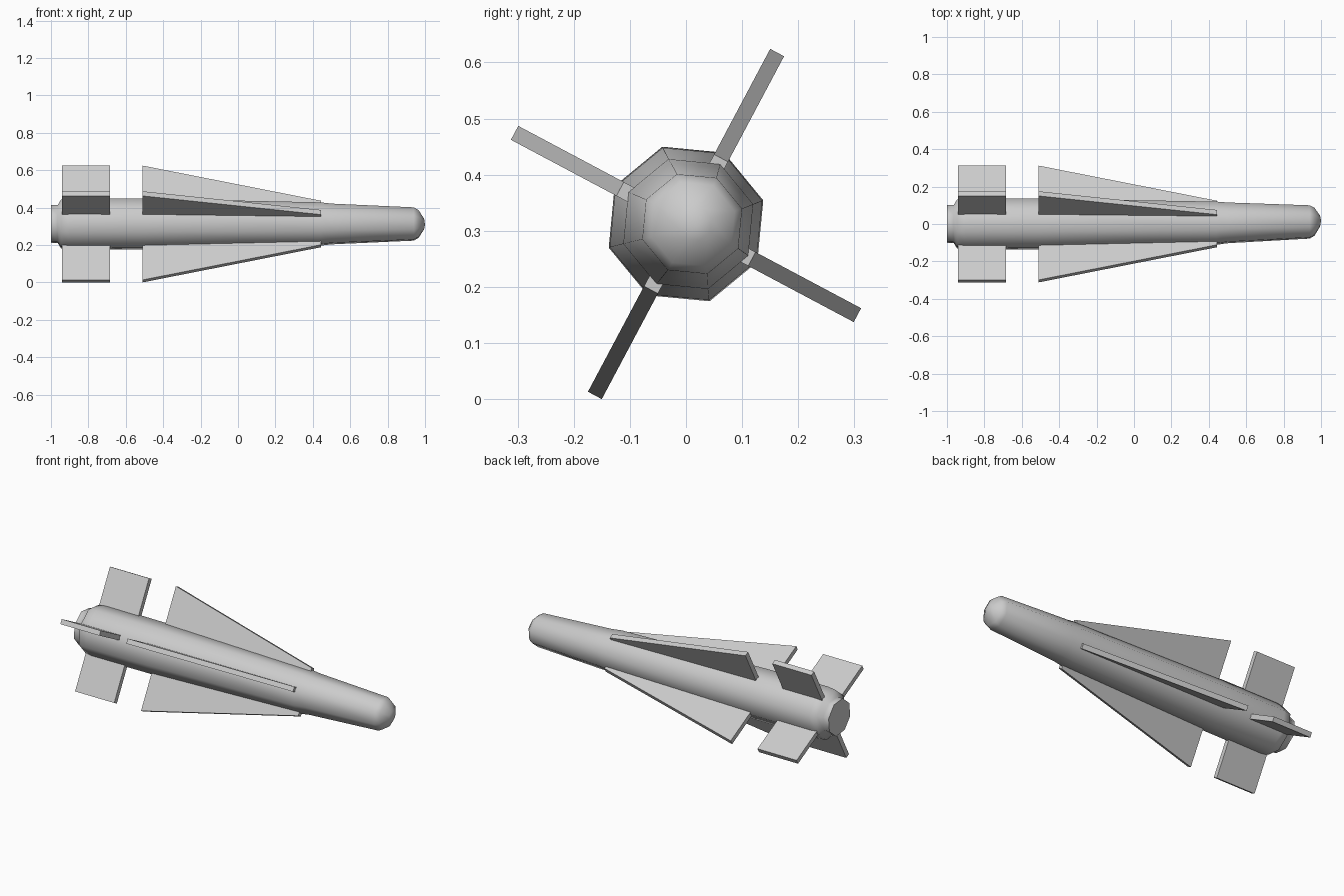
import bpy
import bmesh
from math import radians, sin, cos
from mathutils import Matrix, Vector

AXIS_Z = 0.312
SIDES = 8
ROLL = radians(17)

cube = bpy.data.objects.get("Cube")
if cube:
    bpy.data.objects.remove(cube, do_unlink=True)

grey = bpy.data.materials.new("light_grey")
grey.use_nodes = True
colour = (0.6, 0.6, 0.6, 1)
grey.diffuse_color = colour
grey.node_tree.nodes["Principled BSDF"].inputs["Base Color"].default_value = colour


def finish(bm, name, angle):
    """Turn a bmesh into a shaded, coloured object."""
    bmesh.ops.recalc_face_normals(bm, faces=bm.faces)
    mesh = bpy.data.meshes.new(name)
    bm.to_mesh(mesh)
    bm.free()
    mesh.materials.append(grey)
    obj = bpy.data.objects.new(name, mesh)
    bpy.context.collection.objects.link(obj)
    bpy.ops.object.select_all(action="DESELECT")
    obj.select_set(True)
    bpy.context.view_layer.objects.active = obj
    bpy.ops.object.shade_smooth_by_angle(angle=radians(angle))
    return obj


def make_body():
    # (x, radius, sideways shift) from tail to nose
    profile = [(-1, 0.105, 0), (-0.965, 0.105, 0), (-0.945, 0.138, 0),
               (-0.9, 0.144, 0), (-0.5, 0.142, 0), (0.44, 0.121, 0.004),
               (0.5, 0.114, 0.006), (0.94, 0.093, 0.011),
               (0.965, 0.078, 0.012), (0.995, 0.03, 0.016)]
    bm = bmesh.new()
    rings = []
    for x, r, shift in profile:
        ring = []
        for i in range(SIDES):
            a = ROLL + radians(360 / SIDES) * i
            ring.append(bm.verts.new((x, shift + r * cos(a), AXIS_Z + r * sin(a))))
        rings.append(ring)
    for a, b in zip(rings, rings[1:]):
        for i in range(SIDES):
            j = (i + 1) % SIDES
            bm.faces.new((a[i], a[j], b[j], b[i]))
    bm.faces.new(rings[0])
    # rounded nose point
    tip = bm.verts.new((1, 0.018, AXIS_Z - 0.004))
    for i in range(SIDES):
        bm.faces.new((rings[-1][i], rings[-1][(i + 1) % SIDES], tip))
    finish(bm, "body", 65)


def make_fin(name, outline, angle, thickness=0.028):
    """Plate drawn as (x, distance from axis), turned about the long axis."""
    bm = bmesh.new()
    face = bm.faces.new([bm.verts.new((x, r, -thickness / 2)) for x, r in outline])
    out = bmesh.ops.extrude_face_region(bm, geom=[face])
    top = [v for v in out["geom"] if isinstance(v, bmesh.types.BMVert)]
    bmesh.ops.translate(bm, verts=top, vec=Vector((0, 0, thickness)))
    turn = Matrix.Translation((0, 0, AXIS_Z)) @ Matrix.Rotation(angle, 4, "X")
    bmesh.ops.transform(bm, matrix=turn, verts=bm.verts)
    finish(bm, name, 30)


wing = [(-0.51, 0.06), (0.445, 0.06), (0.445, 0.133), (-0.51, 0.346)]
tail = [(-0.94, 0.06), (-0.685, 0.06), (-0.685, 0.346), (-0.94, 0.346)]

make_body()
for k in range(4):
    angle = radians(62 + 90 * k)
    make_fin(f"wing_{k + 1}", wing, angle)
    make_fin(f"tail_fin_{k + 1}", tail, angle)
